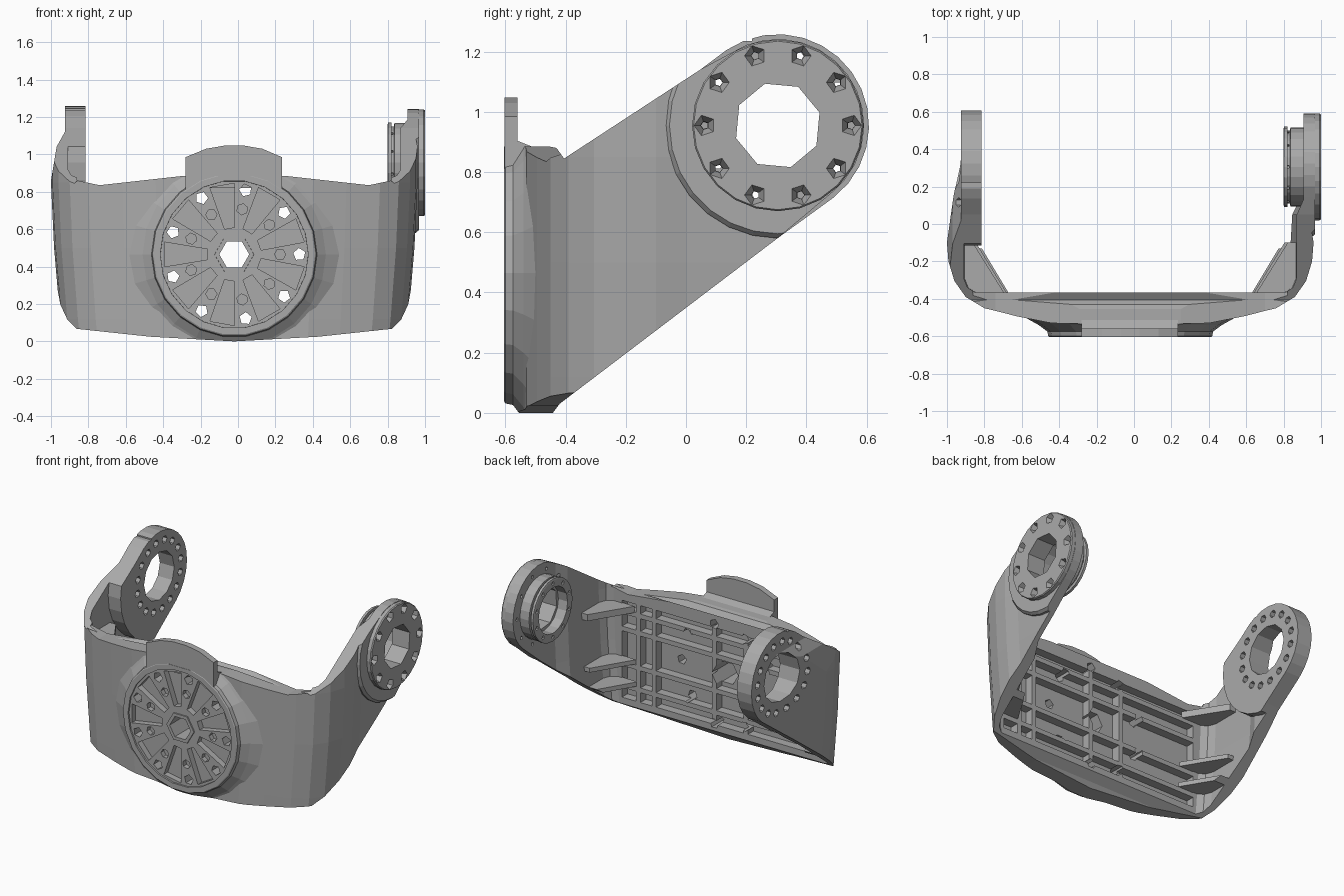
import bpy, bmesh
from math import sin, cos, radians, pi

default = bpy.data.objects.get("Cube")
if default:
    bpy.data.objects.remove(default)

metal = bpy.data.materials.new("grey metal")
metal.use_nodes = True
GREY = (0.4, 0.4, 0.4, 1)
metal.diffuse_color = GREY
metal.node_tree.nodes["Principled BSDF"].inputs["Base Color"].default_value = GREY

MID = -0.02                 # centre line of the bracket
HUB = (0.305, 0.955)        # pivot axis in y, z
FACE = (MID, 0.465)         # front disc centre in x, z


def place(axis, uv, w):
    u, v = uv
    return {"x": (w, u, v), "y": (u, w, v), "z": (u, v, w)}[axis]


def circle(c, r, n, phase=0.0):
    return [(c[0] + r * cos(phase + 2 * pi * i / n),
             c[1] + r * sin(phase + 2 * pi * i / n)) for i in range(n)]


def polar(c, r, deg):
    return c[0] + r * cos(radians(deg)), c[1] + r * sin(radians(deg))


def make(name, solids):
    """Each solid is a list of 3D loops, skinned and capped."""
    bm = bmesh.new()
    for loops in solids:
        rows = [[bm.verts.new(p) for p in loop] for loop in loops]
        n = len(rows[0])
        for a, b in zip(rows, rows[1:]):
            for i in range(n):
                bm.faces.new((a[i], a[(i + 1) % n], b[(i + 1) % n], b[i]))
        bm.faces.new(rows[0])
        bm.faces.new(rows[-1])
    bmesh.ops.recalc_face_normals(bm, faces=bm.faces)
    mesh = bpy.data.meshes.new(name)
    bm.to_mesh(mesh)
    bm.free()
    mesh.materials.append(metal)
    ob = bpy.data.objects.new(name, mesh)
    bpy.context.collection.objects.link(ob)
    return ob


def prism(axis, pts, a, b):
    return [[place(axis, p, w) for p in pts] for w in (a, b)]


def turned(axis, c, n, steps, phase=0.0):
    return [[place(axis, p, w) for p in circle(c, r, n, phase)] for w, r in steps]


def boolean(ob, cutter, op="DIFFERENCE"):
    mod = ob.modifiers.new("cut", "BOOLEAN")
    mod.operation, mod.solver, mod.object = op, "EXACT", cutter
    bpy.context.view_layer.update()
    dg = bpy.context.evaluated_depsgraph_get()
    mesh = bpy.data.meshes.new_from_object(ob.evaluated_get(dg))
    ob.modifiers.clear()
    ob.data = mesh


helpers = []


def helper(name, solids):
    ob = make(name, solids)
    ob.hide_render = True
    helpers.append(ob)
    return ob


def side_outline(r):
    """Side silhouette whose rounded end has radius r."""
    pts = [(-0.7, -0.1), (-0.45, -0.01), (-0.42, 0.03), (0.3, 0.577)]
    pts += [polar(HUB, r, -52 + 176 * i / 14) for i in range(15)]
    return pts + [(0.05, 1.142), (-0.405, 0.845), (-0.43, 0.88), (-0.53, 0.9), (-0.7, 0.9)]


# Limits of the body seen from the side and from the front
side_limit = helper("side_limit", [prism("x", side_outline(0.303), -1.2, 1.2)])
body_limit = helper("body_limit", [prism("x", side_outline(0.287), -1.2, 1.2)])
base = [(0.0, 0.0), (0.45, 0.025), (0.87, 0.07), (0.92, 0.11), (1.1, 0.4)]
left_shoulder = [(1.1, 1.4)]
right_shoulder = [(1.1, 0.85), (0.98, 0.86), (0.95, 1.04), (0.9, 1.13), (0.9, 1.4)]
dip = [(0.86, 1.4), (0.84, 0.86), (0.72, 0.835), (0.27, 0.885)]
dip_right = [(0.84, 1.4)] + dip[1:]
front = [(MID + x, z) for x, z in base + left_shoulder + dip]
front += [(MID - x, z) for x, z in (base[1:] + right_shoulder + dip_right)[::-1]]
front_limit = helper("front_limit", [prism("y", front, -1, 1)])

# Curved bracket body: a U outline that narrows toward the bottom
outer = [(0.0, -0.54), (0.42, -0.53), (0.6, -0.495), (0.78, -0.45), (0.88, -0.39),
         (0.94, -0.305), (0.972, -0.2), (0.98, -0.1)]
inner = [(0.89, 0.05), (0.89, -0.29), (0.87, -0.34), (0.83, -0.365)]
left_tip = [(0.965, 0.0), (0.968, 0.7), (0.93, 0.7), (0.93, 0.14)]
right_tip = [(0.945, 0.15), (0.9, 0.37), (0.9, 0.7), (0.85, 0.7), (0.85, 0.14)]
outline = outer + left_tip + inner
outline += [(-x, y) for x, y in (outer[1:] + right_tip + inner)[::-1]]
levels = [(-0.05, 0.93), (0.12, 0.95), (0.5, 0.983), (0.85, 1.0), (1.4, 1.0)]
body = make("bracket_body", [[[(MID + x * s, y, z) for x, y in outline] for z, s in levels]])
boolean(body, body_limit, "INTERSECT")
boolean(body, front_limit, "INTERSECT")

# Rear pockets between the stiffening ribs
xs = [-0.8, -0.2, 0.04, 0.5, 0.62, 0.76]
zs = [0.1, 0.2, 0.35, 0.59, 0.71, 0.8]
pockets = []
for x0, x1 in zip(xs, xs[1:]):
    for z0, z1 in zip(zs, zs[1:]):
        g = 0.016
        box = [(x0 + g, z0 + g), (x1 - g, z0 + g), (x1 - g, z1 - g), (x0 + g, z1 - g)]
        pockets.append(prism("y", box, -0.425, -0.3))
boolean(body, helper("rear_pockets", pockets))

# Front mounting disc with flared root and top tab
disc = make("front_disc", [turned("y", FACE, 22,
            [(-0.605, 0.43), (-0.6, 0.438), (-0.575, 0.443), (-0.54, 0.49), (-0.49, 0.58),
             (-0.47, 0.58)])])
boolean(disc, side_limit, "INTERSECT")
boolean(disc, front_limit, "INTERSECT")
boolean(disc, helper("disc_recess", [turned("y", FACE, 22, [(-0.7, 0.4), (-0.594, 0.395)])]))
boss = make("centre_boss", [turned("y", FACE, 6, [(-0.602, 0.105), (-0.5, 0.115)])])

tab_pts = [(-0.28, 0.8), (0.235, 0.8), (0.235, 0.985), (0.13, 1.03), (0.03, 1.047),
           (-0.07, 1.047), (-0.17, 1.03), (-0.28, 0.985)]
tab = make("top_tab", [prism("y", tab_pts, -0.603, -0.56)])
boolean(tab, helper("tab_trim", [turned("y", FACE, 22, [(-0.7, 0.42), (-0.4, 0.42)])]))
shelf = [(-0.57, 0.82), (-0.57, 0.908), (-0.53, 0.892), (-0.5, 0.88), (-0.5, 0.82)]
make("tab_shelf", [prism("x", shelf, -0.28, 0.235)])

# Wedge pockets, bolt holes and centre hole of the disc
wedges, bolts = [], [turned("y", FACE, 6, [(-0.7, 0.08), (-0.3, 0.08)])]
for k in range(9):
    a = 20 + 40 * k
    pts = [polar(FACE, 0.145, a - 11), polar(FACE, 0.38, a - 10),
           polar(FACE, 0.38, a + 10), polar(FACE, 0.145, a + 11)]
    wedges.append(prism("y", pts, -0.65, -0.552))
    t = radians(40 * k)
    wedges.append(turned("y", polar(FACE, 0.245, 40 * k), 6, [(-0.65, 0.03), (-0.56, 0.03)], t))
    bolts.append(turned("y", polar(FACE, 0.348, 40 * k), 5, [(-0.7, 0.034), (-0.3, 0.034)], t + 0.4))
boolean(disc, helper("disc_wedges", wedges))
bolt_cutter = helper("disc_bolts", bolts)
for part in (disc, body, boss):
    boolean(part, bolt_cutter)

# Gussets in the inner corners
corner = [(0.9, -0.1), (0.85, -0.1), (0.68, -0.37), (0.84, -0.375), (0.895, -0.32)]
gussets = []
for z, thick, s in ((0.22, 0.03, 0.955), (0.37, 0.03, 0.97), (0.72, 0.045, 0.99)):
    for side in (-s, s):
        gussets.append(prism("z", [(MID + side * x, y) for x, y in corner], z, z + thick))
boolean(make("corner_gussets", gussets), body_limit, "INTERSECT")

# Right pivot ring
ring = make("right_ring", [turned("x", HUB, 28, [(-0.925, 0.42), (-0.815, 0.42)])])
boolean(ring, side_limit, "INTERSECT")
ring_holes = [turned("x", HUB, 12, [(-1.1, 0.165), (-0.7, 0.165)])]
ring_holes += [turned("x", polar(HUB, 0.237, 22.5 * k + 8), 6, [(-1.1, 0.026), (-0.7, 0.026)])
               for k in range(16)]
notch = [(0.16, 1.235), (0.22, 1.235), (0.22, 1.4), (0.16, 1.4)]
ring_holes.append(prism("x", notch, -1.1, -0.7))

# Left pivot: pad, outer flange and stepped inner hub
pad = make("left_pad", [turned("x", HUB, 28, [(0.905, 0.375), (0.95, 0.375), (0.968, 0.36)])])
boolean(pad, body_limit, "INTERSECT")
flange = make("left_flange", [turned("x", HUB, 24, [(0.912, 0.285), (0.993, 0.285), (1.0, 0.28)])])
hub = make("left_hub", [turned("x", HUB, 24, [(0.80, 0.205), (0.803, 0.215), (0.82, 0.215),
                        (0.822, 0.195), (0.834, 0.195), (0.836, 0.212), (0.93, 0.212)])])
hub_holes = [turned("x", HUB, 8, [(0.7, 0.145), (1.1, 0.145)], 0.3)]
hub_holes += [turned("x", polar(HUB, 0.243, 36 * k), 5, [(0.86, 0.012), (0.95, 0.014),
              (1.02, 0.044)], radians(36 * k)) for k in range(10)]
bore = [turned("x", HUB, 16, [(0.7, 0.158), (0.87, 0.158)])]
bore += [turned("x", polar(HUB, 0.184, 36 * k + 18), 5, [(0.7, 0.014), (0.83, 0.014)])
         for k in range(10)]
boolean(hub, helper("hub_bore", bore))

pivot_cutter = helper("pivot_holes", ring_holes + hub_holes)
for part in (ring, pad, flange, hub, body):
    boolean(part, pivot_cutter)

for ob in helpers:
    bpy.data.objects.remove(ob)
